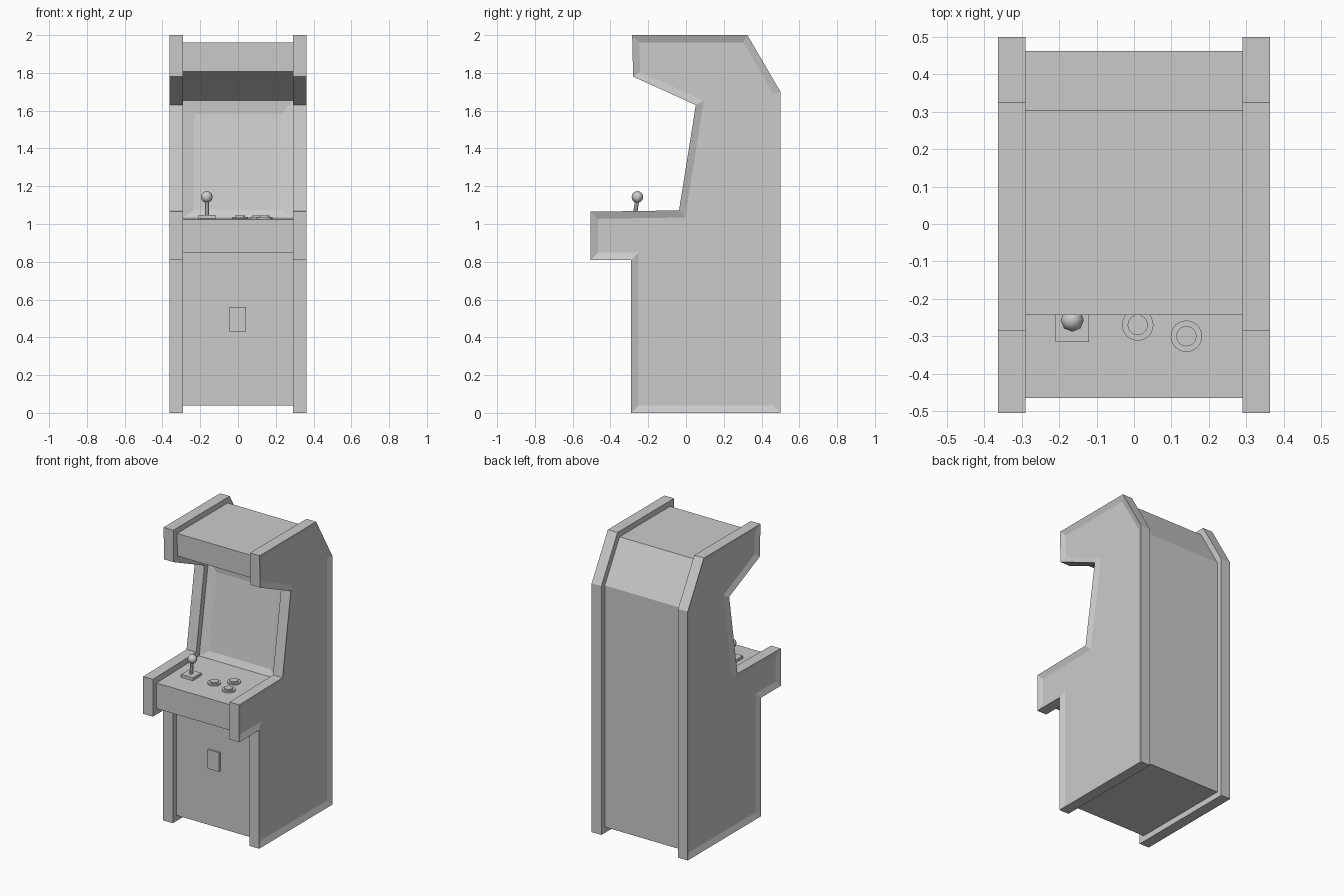
import bpy, bmesh, math
from mathutils import Vector

if "Cube" in bpy.data.objects:
    bpy.data.objects.remove(bpy.data.objects["Cube"])

# Side outline of the cabinet panels and of the body set in between them (y, z)
PANEL = [(-0.29, 0), (0.5, 0), (0.5, 1.7), (0.325, 2.0), (-0.285, 2.0), (-0.28, 1.78),
         (0.052, 1.63), (-0.037, 1.072), (-0.505, 1.065), (-0.505, 0.81), (-0.29, 0.81)]
BODY = [(-0.252, 0.04), (0.462, 0.04), (0.462, 1.69), (0.303, 1.962), (-0.243, 1.962),
        (-0.24, 1.807), (0.096, 1.655), (-0.004, 1.034), (-0.465, 1.025), (-0.465, 0.85), (-0.252, 0.85)]


def finish(name, bm):
    bmesh.ops.recalc_face_normals(bm, faces=bm.faces)
    mesh = bpy.data.meshes.new(name)
    bm.to_mesh(mesh)
    bm.free()
    obj = bpy.data.objects.new(name, mesh)
    bpy.context.collection.objects.link(obj)
    return obj


def extruded(profile, x0, x1):
    bm = bmesh.new()
    face = bm.faces.new([bm.verts.new((x0, y, z)) for y, z in profile])
    new = bmesh.ops.extrude_face_region(bm, geom=[face])['geom']
    bmesh.ops.translate(bm, vec=(x1 - x0, 0, 0),
                        verts=[v for v in new if isinstance(v, bmesh.types.BMVert)])
    bmesh.ops.recalc_face_normals(bm, faces=bm.faces)
    return bm


def box(name, lo, hi):
    bm = bmesh.new()
    bmesh.ops.create_cube(bm, size=1)
    lo, hi = Vector(lo), Vector(hi)
    for v in bm.verts:
        v.co = (lo + hi) / 2 + v.co * (hi - lo)
    return finish(name, bm)


def rod(name, start, end, radius, sides):
    start, end = Vector(start), Vector(end)
    axis = end - start
    bm = bmesh.new()
    bmesh.ops.create_cone(bm, cap_ends=True, segments=sides, radius1=radius,
                          radius2=radius, depth=axis.length)
    obj = finish(name, bm)
    obj.location = (start + end) / 2
    obj.rotation_euler = axis.to_track_quat('Z', 'Y').to_euler()
    return obj


# Side panels: raised rim around a sunken outer face, mirrored
bm = extruded(PANEL, 0.29, 0.363)
outer = [f for f in bm.faces if f.normal.x > 0.9]
bmesh.ops.inset_region(bm, faces=outer, thickness=0.038, use_even_offset=True)
bmesh.ops.translate(bm, vec=(-0.015, 0, 0), verts=outer[0].verts)
sides = finish("side_panels", bm)
mirror = sides.modifiers.new("mirror", 'MIRROR')
mirror.use_axis = (True, False, False)

# Cabinet body with the sunken screen
bm = extruded(BODY, -0.29, 0.29)
screen = [f for f in bm.faces if f.normal.y < -0.9 and
          1.2 < f.calc_center_median().z < 1.5]
bmesh.ops.inset_individual(bm, faces=screen, thickness=0.057, depth=-0.015, use_even_offset=True)
bmesh.ops.translate(bm, vec=(0, -0.002, -0.013), verts=screen[0].verts)
finish("cabinet_body", bm)

# Coin plate
box("coin_plate", (-0.045, -0.265, 0.43), (0.043, -0.245, 0.56))

# Joystick
box("joystick_base", (-0.21, -0.315, 1.022), (-0.12, -0.225, 1.048))
rod("joystick_shaft", (-0.165, -0.272, 1.04), (-0.165, -0.258, 1.13), 0.011, 8)
bm = bmesh.new()
bmesh.ops.create_uvsphere(bm, u_segments=8, v_segments=6, radius=0.031)
for f in bm.faces:
    f.smooth = True
ball = finish("joystick_ball", bm)
ball.location = (-0.165, -0.257, 1.143)

# Buttons: collar and cap
for i, (x, y) in enumerate([(0.01, -0.27), (0.14, -0.30), (0.103, -0.19)], 1):
    rod(f"button_collar_{i}", (x, y, 1.02), (x, y, 1.038), 0.042, 24)
    rod(f"button_cap_{i}", (x, y, 1.03), (x, y, 1.046), 0.027, 24)
